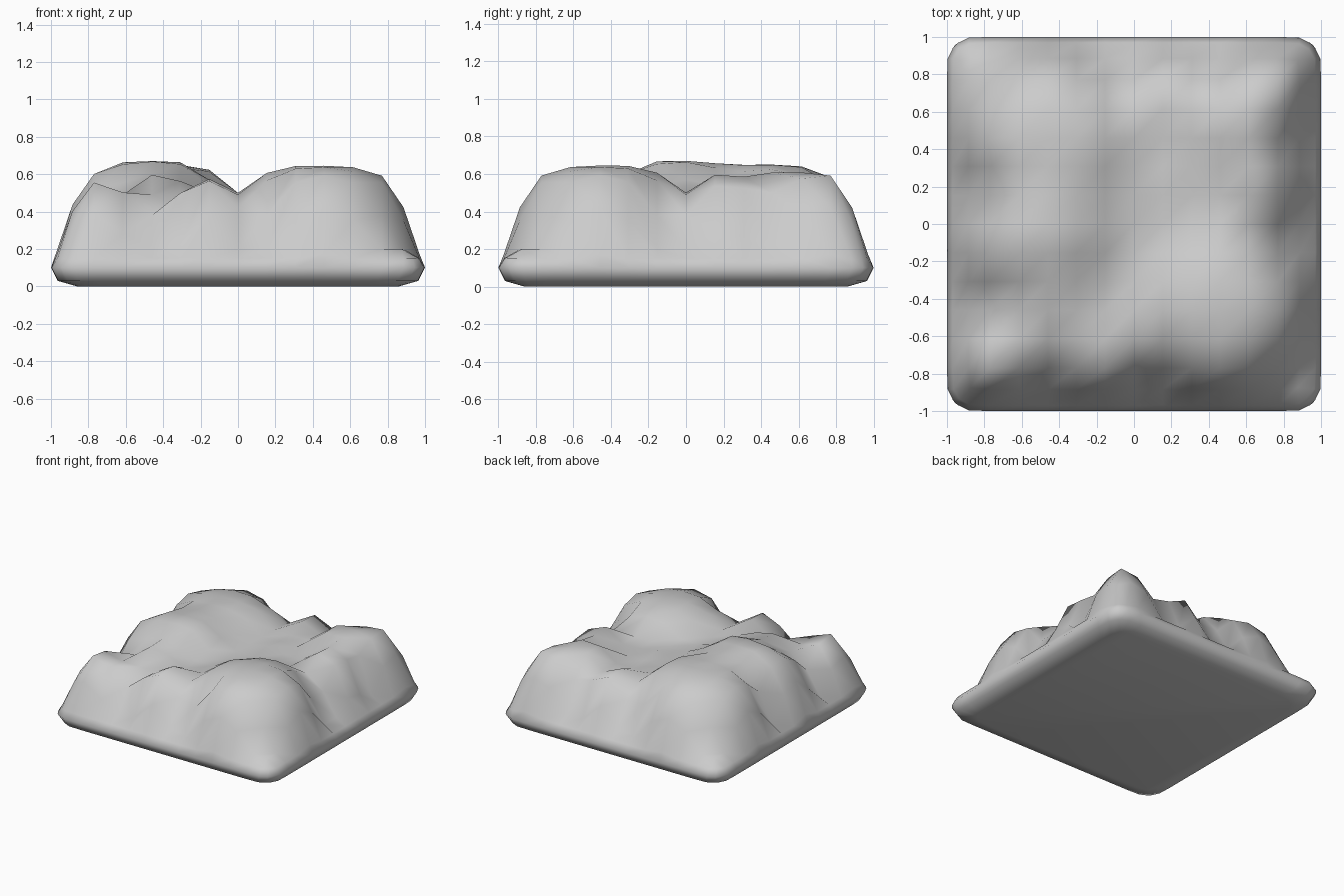
import bpy, bmesh
from math import hypot

if "Cube" in bpy.data.objects:
    bpy.data.objects.remove(bpy.data.objects["Cube"])

# Rounded mounds: x, y, top height, radius
MOUNDS = [
    (0.43, -0.43, 0.645, 0.39),    # large front right, with two shoulders
    (0.46, -0.74, 0.65, 0.22),
    (0.74, -0.46, 0.65, 0.22),
    (-0.41, 0.42, 0.65, 0.40),     # large back left, with two shoulders
    (-0.46, 0.74, 0.64, 0.22),
    (-0.74, 0.46, 0.65, 0.22),
    (-0.46, -0.03, 0.67, 0.34),    # left middle
    (-0.77, -0.74, 0.61, 0.20),    # front left corner
    (-0.17, -0.74, 0.62, 0.17),    # front
    (-0.42, -0.40, 0.60, 0.18),    # front left inner
    (-0.77, -0.13, 0.66, 0.20),    # left
    (0.74, 0.74, 0.65, 0.22),      # back right corner
    (0.57, 0.54, 0.61, 0.27),      # back right
    (0.17, 0.74, 0.60, 0.17),      # back
    (0.68, 0.21, 0.60, 0.21),      # right
    (0.18, 0.20, 0.53, 0.18),      # centre
]

# Grid lines, how far the mounds have risen there, and the valley height there
HALF = [0.0, 0.154, 0.308, 0.46, 0.615, 0.77, 0.885, 0.97, 1.0]
RISE = dict(zip(HALF, [1, 1, 1, 1, 1, 0.91, 0.68, 0.37, 0.0]))
VALLEY = dict(zip(HALF, [0.5, 0.5, 0.5, 0.5, 0.49, 0.38, 0.20, 0.15, 0.10]))
LINES = [-c for c in HALF[:0:-1]] + HALF


def height(x, y):
    edge = max(abs(x), abs(y))
    if edge == 1.0:
        return 0.10
    top = max(h - 0.15 * (hypot(x - a, y - b) / r) ** 4 for a, b, h, r in MOUNDS)
    return max(top * RISE[edge], VALLEY[edge])


def round_corner(x, y, k=0.85):
    # bend the square corner onto an arc
    dx, dy = abs(x) - k, abs(y) - k
    if dx > 0 and dy > 0:
        s = max(dx, dy) / hypot(dx, dy)
        x = (k + dx * s) * (1 if x > 0 else -1)
        y = (k + dy * s) * (1 if y > 0 else -1)
    return x, y


bm = bmesh.new()

# Lumpy top surface
grid = [[bm.verts.new((*round_corner(x, y), height(x, y))) for x in LINES] for y in LINES]
n = len(LINES) - 1
for j in range(n):
    for i in range(n):
        bm.faces.new((grid[j][i], grid[j][i + 1], grid[j + 1][i + 1], grid[j + 1][i]))

# Rounded underside: rings stepping inward, then a flat base
rim = ([grid[0][i] for i in range(n)] + [grid[j][n] for j in range(n)]
       + [grid[n][i] for i in range(n, 0, -1)] + [grid[j][0] for j in range(n, 0, -1)])
ring = rim
for scale, z in ((0.965, 0.03), (0.86, 0.0)):
    new = [bm.verts.new((v.co.x * scale, v.co.y * scale, z)) for v in rim]
    for i in range(len(rim)):
        k = (i + 1) % len(rim)
        bm.faces.new((ring[k], ring[i], new[i], new[k]))
    ring = new
bm.faces.new(ring[::-1])

bmesh.ops.recalc_face_normals(bm, faces=bm.faces)
for f in bm.faces:
    f.smooth = True
mesh = bpy.data.meshes.new("lumpy_mound")
bm.to_mesh(mesh)
bm.free()
bpy.context.collection.objects.link(bpy.data.objects.new("lumpy_mound", mesh))
